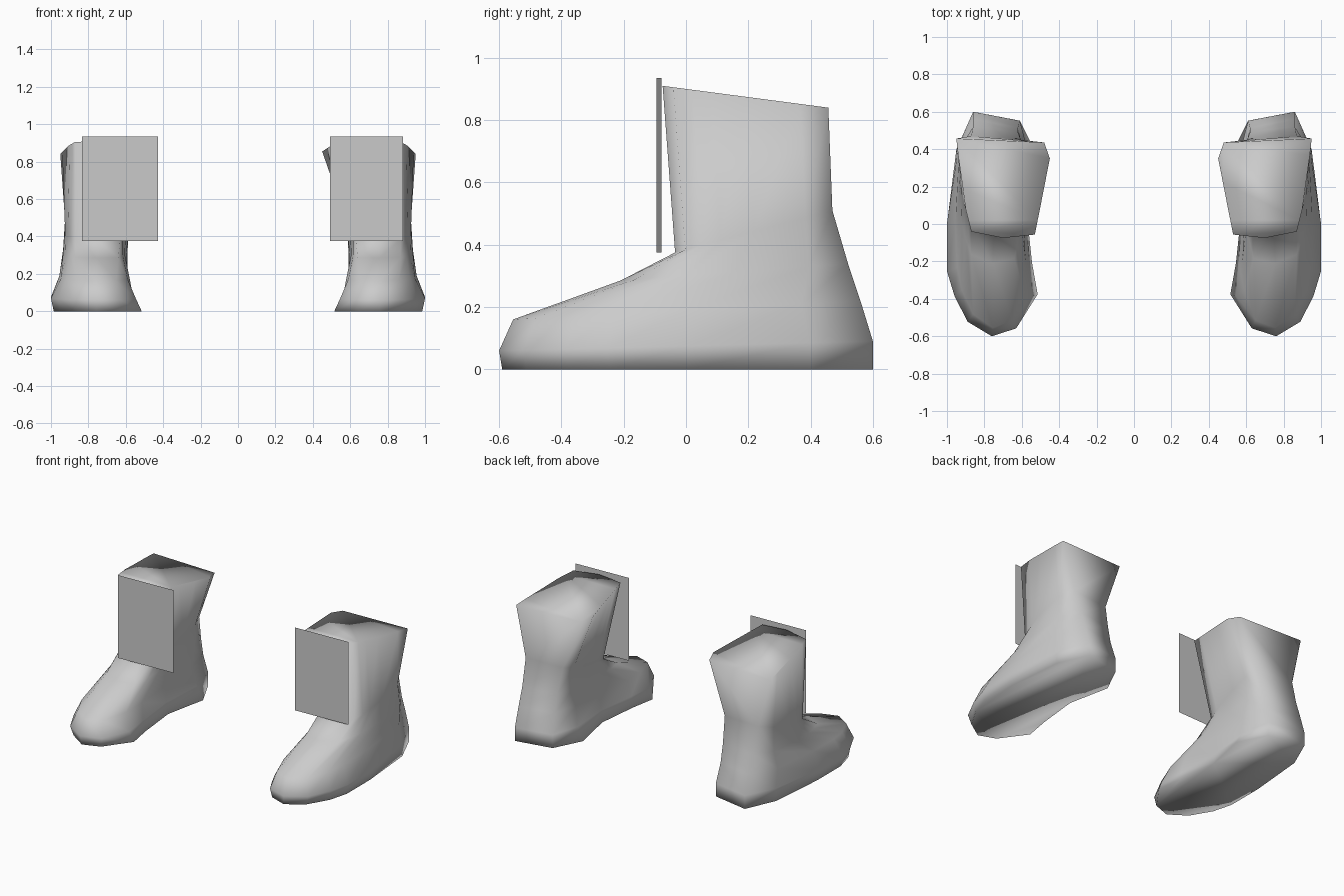
import bpy
import bmesh

cube = bpy.data.objects.get("Cube")
if cube:
    bpy.data.objects.remove(cube, do_unlink=True)

grey = bpy.data.materials.new("light grey")
grey.use_nodes = True
colour = (0.6, 0.6, 0.6, 1)
grey.diffuse_color = colour
grey.node_tree.nodes["Principled BSDF"].inputs["Base Color"].default_value = colour

# Positions along the boot, toe to heel, where each ring states its width
INNER_STATIONS = (.035, .18, .32, .56, .8, .96)
OUTER_STATIONS = (.065, .18, .29, .5, .83, 1)

# Each ring: front (y, z), back (y, z), then inner and outer x per station
RINGS = [
    ((-.59, 0), (.6, 0),
     (.64, .515, .545, .575, .515, .61), (.87, .95, .985, .985, .95, .86)),
    ((-.6, .06), (.6, .09),
     (.63, .545, .56, .585, .56, .61), (.89, .96, 1, 1, .95, .86)),
    ((-.555, .16), (.56, .22),
     (.65, .59, .58, .59, .59, .62), (.86, .92, .945, .955, .945, .86)),
    ((-.21, .285), (.52, .34),
     (.64, .615, .605, .595, .59, .62), (.87, .9, .92, .935, .935, .86)),
    ((-.035, .375), (.47, .51),
     (.63, .615, .6, .585, .58, .605), (.87, .895, .91, .925, .925, .87)),
    ((-.075, .91), (.457, .84),
     (.53, .515, .5, .475, .45, .48), (.87, .885, .9, .915, .94, .95)),
]


def ring_points(front, back, inner, outer):
    """Closed loop: toe tip, outer side, heel, inner side."""
    def at(t, x):
        return (x,
                front[0] + (back[0] - front[0]) * t,
                front[1] + (back[1] - front[1]) * t)
    tip = at(0, (inner[0] + outer[0]) / 2)
    outside = [at(t, x) for t, x in zip(OUTER_STATIONS, outer)]
    inside = [at(t, x) for t, x in zip(INNER_STATIONS, inner)]
    return [tip] + outside + inside[::-1]


def finish(bm, name, smooth):
    bmesh.ops.recalc_face_normals(bm, faces=bm.faces[:])
    mesh = bpy.data.meshes.new(name)
    for face in bm.faces:
        face.smooth = smooth
    bm.to_mesh(mesh)
    bm.free()
    mesh.materials.append(grey)
    obj = bpy.data.objects.new(name, mesh)
    bpy.context.collection.objects.link(obj)


def make_boot(name, side):
    bm = bmesh.new()
    rows = [[bm.verts.new((side * x, y, z)) for x, y, z in ring_points(*ring)]
            for ring in RINGS]
    for low, high in zip(rows, rows[1:]):
        for i in range(len(low)):
            j = (i + 1) % len(low)
            bm.faces.new((low[i], low[j], high[j], high[i]))
    # Close the sole and the top of the shaft
    bm.faces.new(rows[0])
    bm.faces.new(rows[-1])
    finish(bm, name, True)


def make_panel(name, x, half):
    """Upright flat sheet standing in front of the shaft, turned slightly."""
    bm = bmesh.new()
    yaw = .008
    corners = [(-half, -yaw, .375), (half, yaw, .375),
               (half, yaw, .935), (-half, -yaw, .935)]
    bm.faces.new([bm.verts.new((x + dx, dy - .086, z)) for dx, dy, z in corners])
    finish(bm, name, False)


make_boot("left_boot", 1)
make_boot("right_boot", -1)
make_panel("left_panel", .687, .195)
make_panel("right_panel", -.63, .203)
